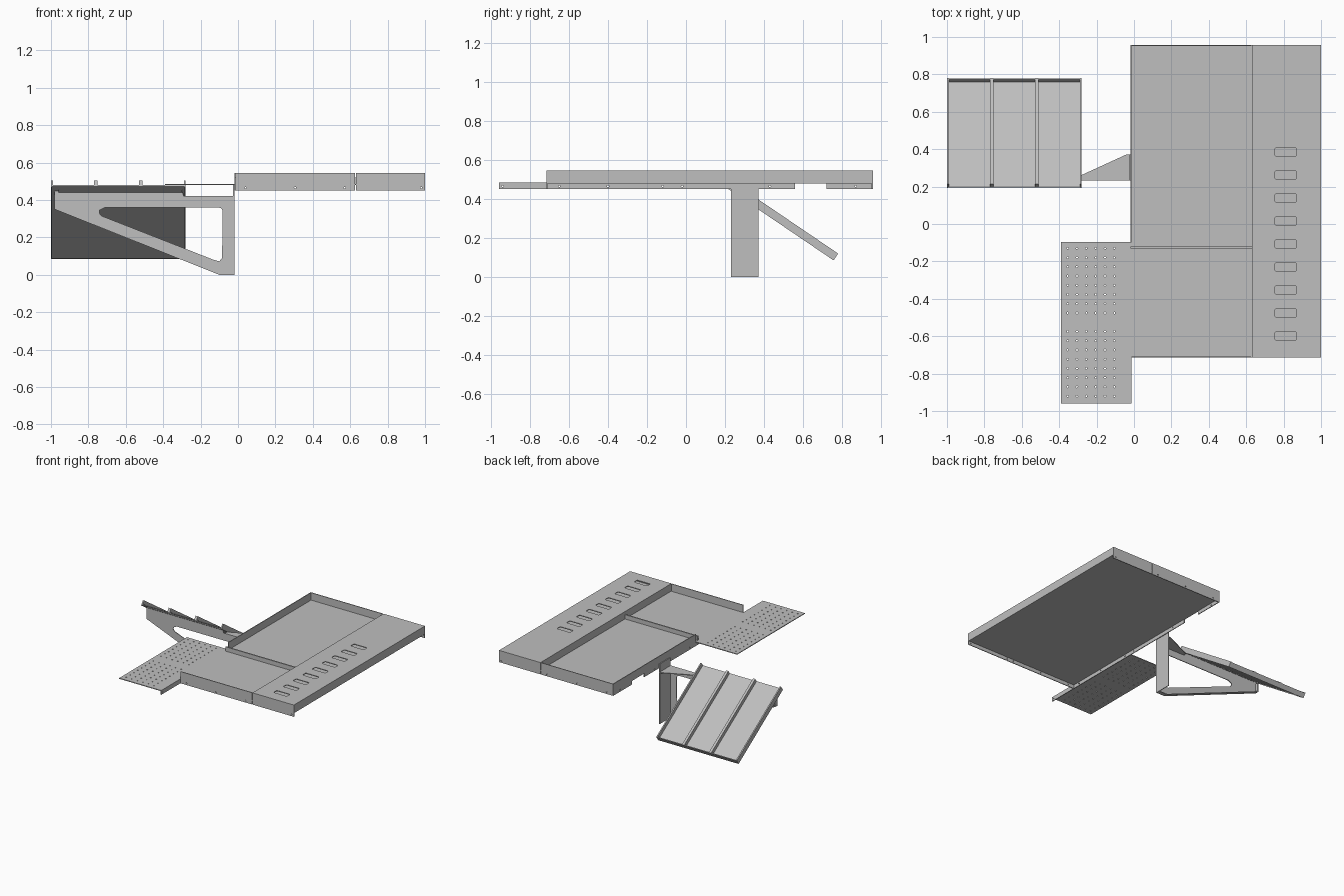
import bpy, bmesh, math
from mathutils import Matrix, Vector

old = bpy.data.objects.get("Cube")
if old:
    bpy.data.objects.remove(old, do_unlink=True)

steel = bpy.data.materials.new("brushed_grey_steel")
steel.use_nodes = True
GREY = (0.52, 0.52, 0.52, 1)
steel.diffuse_color = GREY
steel.node_tree.nodes["Principled BSDF"].inputs["Base Color"].default_value = GREY

T = 0.006  # sheet thickness


def finish(name, bm):
    bmesh.ops.recalc_face_normals(bm, faces=bm.faces)
    mesh = bpy.data.meshes.new(name)
    bm.to_mesh(mesh)
    bm.free()
    mesh.materials.append(steel)
    ob = bpy.data.objects.new(name, mesh)
    bpy.context.collection.objects.link(ob)
    return ob


def add_prism(bm, pts, axis, lo, hi):
    """Extrude a 2D outline along an axis; outline uses the other two axes in order."""
    def place(p, d):
        return {"x": (d, *p), "y": (p[0], d, p[1]), "z": (*p, d)}[axis]
    a = [bm.verts.new(place(p, lo)) for p in pts]
    b = [bm.verts.new(place(p, hi)) for p in pts]
    bm.faces.new(a)
    bm.faces.new(b[::-1])
    for i in range(len(pts)):
        j = (i + 1) % len(pts)
        bm.faces.new((a[i], b[i], b[j], a[j]))


def prism(name, pts, axis, lo, hi):
    bm = bmesh.new()
    add_prism(bm, pts, axis, lo, hi)
    return finish(name, bm)


def rect(u0, u1, v0, v1):
    return [(u0, v0), (u1, v0), (u1, v1), (u0, v1)]


def box(name, x, y, z):
    return prism(name, rect(*x, *y), "z", *z)


def circle(u, v, r=0.005, n=8):
    return [(u + r * math.cos(math.tau * i / n), v + r * math.sin(math.tau * i / n))
            for i in range(n)]


def cut(ob, outlines, axis, lo, hi):
    """Punch outlines through a sheet and bake the result."""
    bm = bmesh.new()
    for pts in outlines:
        add_prism(bm, pts, axis, lo, hi)
    tool = finish("punch", bm)
    tool.hide_render = True
    mod = ob.modifiers.new("punch", "BOOLEAN")
    mod.operation, mod.solver, mod.object = "DIFFERENCE", "EXACT", tool
    deps = bpy.context.evaluated_depsgraph_get()
    ob.data = bpy.data.meshes.new_from_object(ob.evaluated_get(deps))
    ob.modifiers.clear()
    bpy.data.objects.remove(tool, do_unlink=True)


# Tray floor and raised vent panel
X0, XM, X1 = -0.02, 0.63, 1.0
Y0, Y1 = -0.715, 0.958
LOW, FLOOR, TOP = 0.45, 0.485, 0.545
box("tray_floor", (X0, X1), (Y0, Y1), (FLOOR - T, FLOOR))
vent_panel = box("vent_panel", (XM, X1), (Y0, Y1), (TOP - T, TOP))
slots = []
for i in range(9):
    y = 0.385 - i * 0.123
    slots.append([(0.757, y - 0.021), (0.865, y - 0.021), (0.87, y - 0.015), (0.87, y + 0.015),
                  (0.865, y + 0.021), (0.757, y + 0.021), (0.752, y + 0.015), (0.752, y - 0.015)])
cut(vent_panel, slots, "z", TOP - 0.03, TOP + 0.03)
box("vent_panel_step", (XM, XM + T), (Y0, Y1), (FLOOR, TOP))
box("vent_panel_outer_wall", (X1 - T, X1), (Y0, Y1), (FLOOR - T, TOP))

# End walls, each in two lengths with a narrow joint
for end, y in (("front", Y0), ("back", Y1 - T)):
    wall = box(end + "_tray_wall", (X0 + 0.006, XM - 0.005), (y, y + T), (LOW, TOP))
    cut(wall, [circle(x, 0.465) for x in (0.04, 0.305, 0.57)], "y", y - 0.02, y + 0.03)
    wall = box(end + "_vent_wall", (XM, X1), (y, y + T), (LOW, TOP))
    cut(wall, [circle(0.98, 0.465)], "y", y - 0.02, y + 0.03)

# Inner side wall with a notch, carried forward as a low rail
side = [(-0.96, LOW), (0.56, LOW), (0.56, FLOOR), (0.72, FLOOR), (0.72, LOW),
        (Y1, LOW), (Y1, TOP), (-0.1, TOP), (-0.1, FLOOR), (-0.96, FLOOR)]
side_wall = prism("inner_side_wall", side, "x", X0, X0 + T)
cut(side_wall, [circle(y, 0.465) for y in (-0.94, -0.65, -0.4, -0.12, -0.02, 0.43, 0.87)],
    "x", X0 - 0.02, X0 + 0.03)

# Divider across the recess
box("tray_divider", (X0, XM), (-0.131, -0.121), (FLOOR, 0.52))

# Perforated side plate
plate = box("perforated_plate", (-0.39, X0), (-0.96, -0.095), (FLOOR - T, FLOOR))
holes = [circle(-0.355 + c * 0.05, -0.13 - r * 0.0494)
         for c in range(6) for r in range(17) if r != 8]
cut(plate, holes, "z", FLOOR - 0.03, FLOOR + 0.03)

# Bracket: upright, triangular frame and stiffening flanges
YB = 0.232
box("bracket_upright", (X0 - T, X0), (YB, 0.372), (0, 0.485))
frame = prism("bracket_frame",
              [(-0.98, 0.35), (-0.1, 0), (X0, 0), (X0, 0.42), (-0.29, 0.42),
               (-0.3, 0.45), (-0.98, 0.45)], "y", YB, YB + T)
opening = [(-0.74, 0.345), (-0.742, 0.33), (-0.73, 0.315), (-0.13, 0.08), (-0.1, 0.072),
           (-0.085, 0.09), (-0.082, 0.34), (-0.088, 0.355), (-0.105, 0.36), (-0.71, 0.36)]
cut(frame, [opening], "y", YB - 0.03, YB + 0.04)
prism("bracket_lower_flange", [(-0.98, 0.35), (-0.1, 0), (-0.1, T), (-0.98, 0.35 + T)],
      "y", YB, YB + 0.03)
box("bracket_foot_flange", (-0.1, X0), (YB, YB + 0.03), (0, T))
box("bracket_end_flange", (-0.98, -0.98 + T), (YB, YB + 0.03), (0.35, 0.425))
prism("bracket_gusset", [(-0.28, YB), (X0, YB), (X0, 0.372), (-0.04, 0.372), (-0.28, 0.262)],
      "z", 0.42 - T, 0.42)

# Sloping shelf, built flat then tilted down toward the back
START, END = Vector((0, 0.215, 0.503)), Vector((0, 0.78, 0.12))
LENGTH = (END - START).length
angle = math.atan2(END.z - START.z, END.y - START.y)
tilt = Matrix.Translation(START) @ Matrix.Rotation(angle, 4, "X")
SX0, SX1 = -1.0, -0.28
shelf = [box("shelf_sheet", (SX0, SX1), (0, LENGTH), (-0.036, -0.029)),
         box("shelf_lower_lip", (SX0, SX1), (LENGTH - T, LENGTH), (-0.042, -0.003)),
         box("shelf_mount_flange", (-0.96, -0.3), (0.03, 0.08), (-0.042, -0.036))]
for i, (x, w) in enumerate(((SX0, 0.01), (-0.77, 0.02), (-0.53, 0.02), (SX1 - 0.01, 0.01))):
    shelf.append(box("shelf_rib_%d" % (i + 1), (x, x + w), (0, LENGTH), (-0.036, 0)))
for x in (SX0, SX1 - T):
    shelf.append(box("shelf_side_rail", (x, x + T), (0, LENGTH), (-0.042, -0.03)))
for ob in shelf:
    ob.data.transform(tilt)
